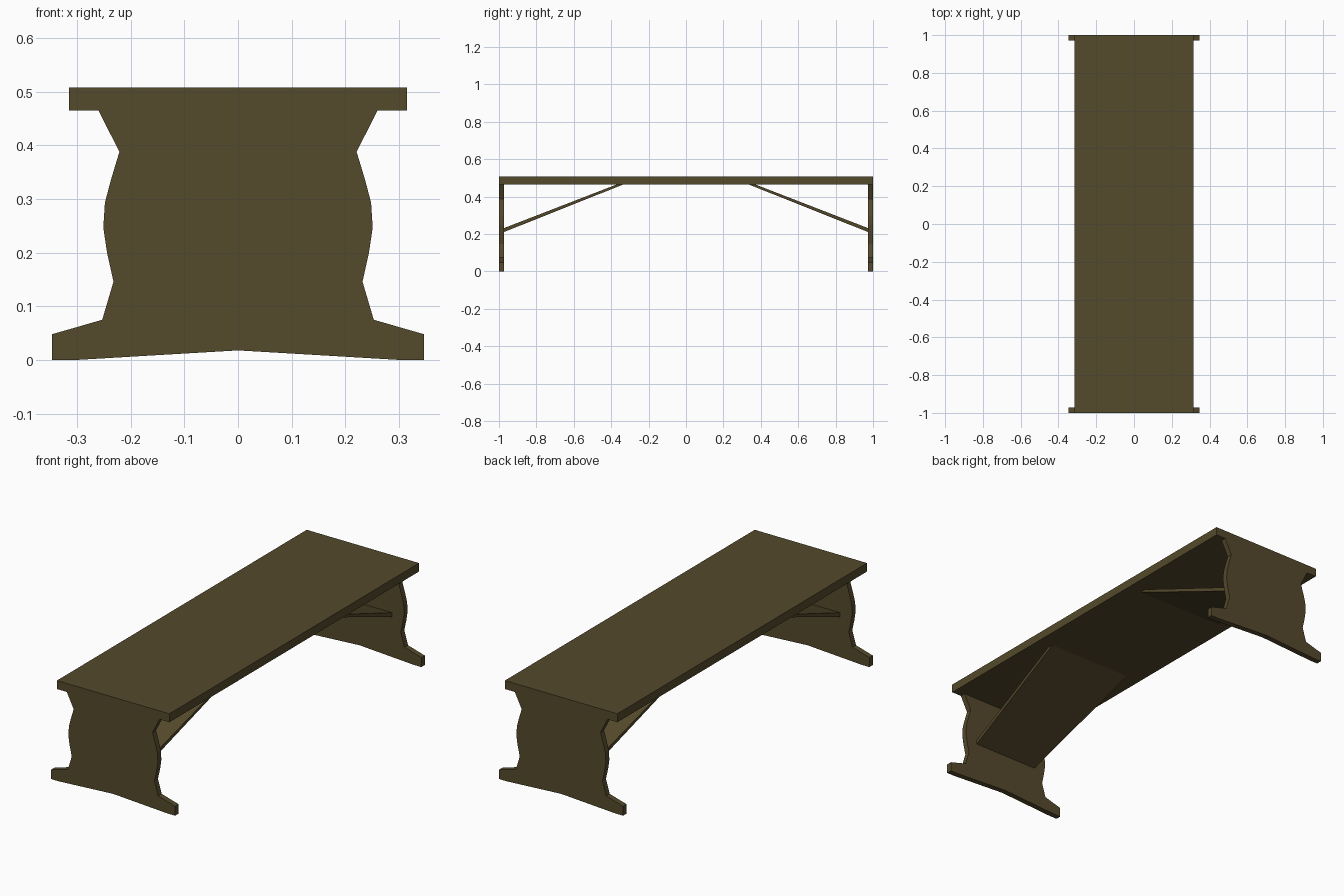
import bpy, bmesh

if "Cube" in bpy.data.objects:
    bpy.data.objects.remove(bpy.data.objects["Cube"])

wood = bpy.data.materials.new("dark_wood")
wood.diffuse_color = (0.09, 0.067, 0.025, 1)
wood.use_nodes = True
wood.node_tree.nodes["Principled BSDF"].inputs["Base Color"].default_value = wood.diffuse_color

TOP_Z, UNDER_Z = 0.508, 0.465
LEG_T = 0.028


def finish(name, bm):
    bmesh.ops.recalc_face_normals(bm, faces=bm.faces)
    mesh = bpy.data.meshes.new(name)
    bm.to_mesh(mesh)
    bm.free()
    mesh.materials.append(wood)
    obj = bpy.data.objects.new(name, mesh)
    bpy.context.collection.objects.link(obj)
    return obj


def loft(name, start, end):
    """Solid joining two matching closed outlines."""
    bm = bmesh.new()
    a = [bm.verts.new(p) for p in start]
    b = [bm.verts.new(p) for p in end]
    bm.faces.new(a)
    bm.faces.new(b)
    for i in range(len(a)):
        j = (i + 1) % len(a)
        bm.faces.new((a[i], a[j], b[j], b[i]))
    return finish(name, bm)


# Seat plank
seat = [(-0.315, UNDER_Z), (0.315, UNDER_Z), (0.315, TOP_Z), (-0.315, TOP_Z)]
loft("seat", [(x, -1, z) for x, z in seat], [(x, 1, z) for x, z in seat])

# Right half of the shaped leg panel, bottom to top
half = [(0.305, 0), (0.347, 0), (0.347, 0.048), (0.253, 0.075),
        (0.232, 0.146), (0.244, 0.2), (0.251, 0.247), (0.248, 0.293),
        (0.237, 0.335), (0.221, 0.388), (0.26, UNDER_Z)]
outline = [(0, 0.018)] + half + [(-x, z) for x, z in reversed(half)]

# Brace side sections: (y, z) for lower end and upper end, tapering upwards
LOW_W, HIGH_W = 0.183, 0.237
low = [(0.972, 0.211), (0.972, 0.232)]
high = [(0.335, UNDER_Z), (0.37, UNDER_Z)]


def brace_end(pts, w, s):
    (y0, z0), (y1, z1) = pts
    return [(-w, s * y0, z0), (w, s * y0, z0), (w, s * y1, z1), (-w, s * y1, z1)]


# Leg panel and slanted brace at each end
for side, s in (("front", -1), ("back", 1)):
    loft(side + "_leg", [(x, s, z) for x, z in outline],
         [(x, s * (1 - LEG_T), z) for x, z in outline])
    loft(side + "_brace", brace_end(low, LOW_W, s), brace_end(high, HIGH_W, s))
